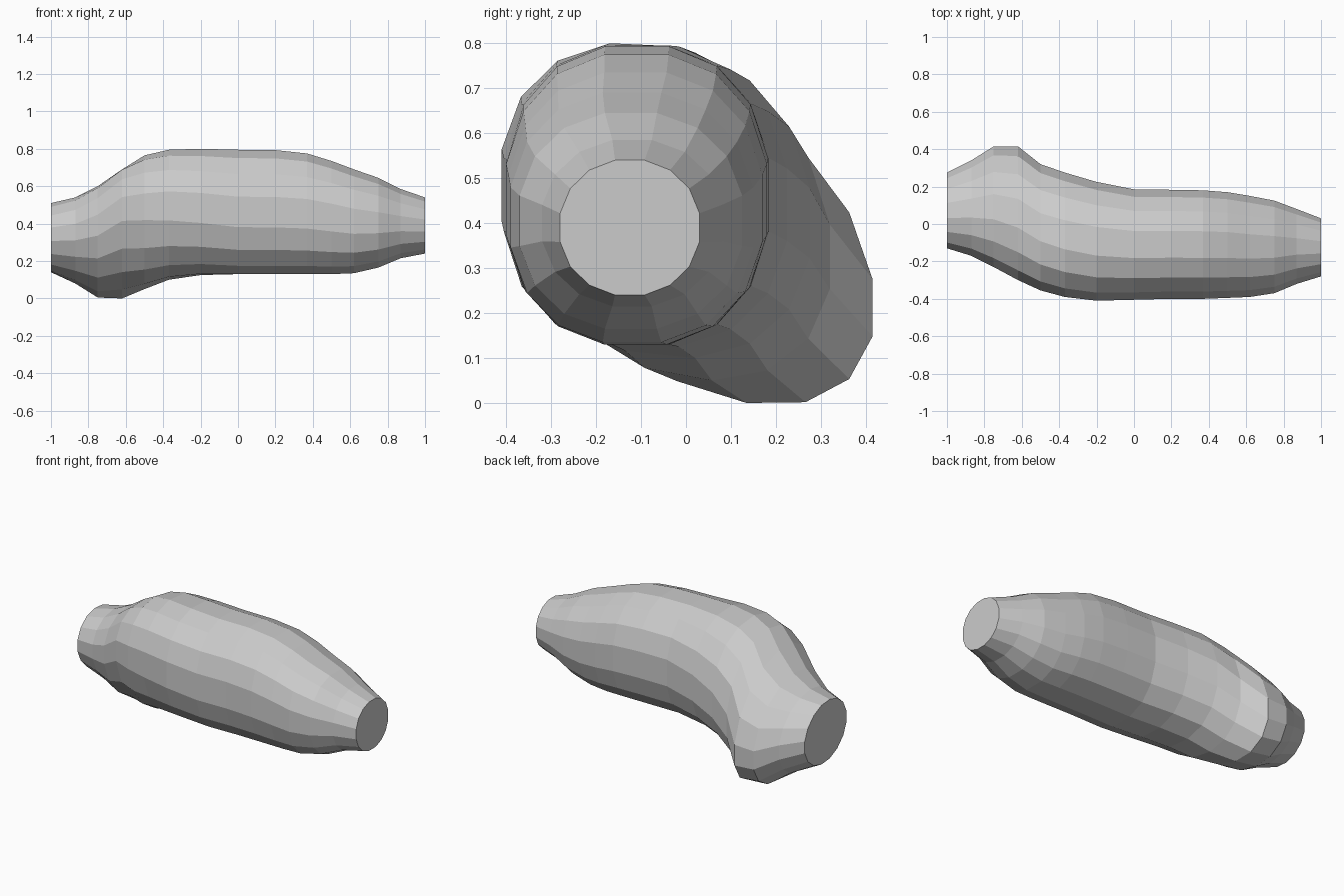
import bpy, bmesh
from math import cos, sin, pi, copysign

SIDES = 16

# Stations along the body: x, y min, y max, z min, z max, skew, squareness
STATIONS = [
    (-1.00, -0.13, 0.275, 0.14, 0.51, -0.10, 1.00),
    (-0.87, -0.17, 0.340, 0.08, 0.54, -0.20, 1.00),
    (-0.75, -0.23, 0.415, 0.005, 0.60, -0.30, 0.97),
    (-0.62, -0.30, 0.415, 0.00, 0.69, -0.38, 0.95),
    (-0.50, -0.355, 0.32, 0.05, 0.765, -0.22, 0.93),
    (-0.37, -0.39, 0.275, 0.10, 0.795, -0.13, 0.90),
    (-0.20, -0.41, 0.225, 0.125, 0.80, -0.06, 0.88),
    (0.00, -0.405, 0.185, 0.13, 0.795, 0.00, 0.87),
    (0.20, -0.40, 0.183, 0.13, 0.793, 0.00, 0.87),
    (0.37, -0.40, 0.18, 0.13, 0.775, 0.00, 0.87),
    (0.50, -0.395, 0.17, 0.13, 0.735, 0.00, 0.87),
    (0.62, -0.39, 0.15, 0.135, 0.69, 0.00, 0.88),
    (0.75, -0.37, 0.125, 0.165, 0.645, 0.00, 0.90),
    (0.87, -0.32, 0.08, 0.215, 0.585, 0.00, 0.94),
    (1.00, -0.28, 0.03, 0.24, 0.54, 0.00, 0.96),
]


def spow(v, p):
    return copysign(abs(v) ** p, v)


def fit(values, lo, hi):
    a, b = min(values), max(values)
    return [lo + (v - a) / (b - a) * (hi - lo) for v in values]


def ring(bm, x, y0, y1, z0, z1, skew, p):
    """Skewed rounded outline fitted to its width and height."""
    angles = [2 * pi * (i + 0.5) / SIDES for i in range(SIDES)]
    ys = fit([spow(cos(t), p) for t in angles], y0, y1)
    zs = fit([spow(sin(t + skew), p) for t in angles], z0, z1)
    return [bm.verts.new((x, y, z)) for y, z in zip(ys, zs)]


# Bent, tapering body with a drooping bulge near the left end
bm = bmesh.new()
rings = [ring(bm, *s) for s in STATIONS]
for a, b in zip(rings, rings[1:]):
    for i in range(SIDES):
        j = (i + 1) % SIDES
        bm.faces.new((a[i], a[j], b[j], b[i]))

# Flat cut ends
bm.faces.new(rings[0])
bm.faces.new(rings[-1])
bmesh.ops.recalc_face_normals(bm, faces=bm.faces)

mesh = bpy.data.meshes.new("bent_body")
bm.to_mesh(mesh)
bm.free()
body = bpy.data.objects.new("bent_body", mesh)
bpy.context.collection.objects.link(body)
